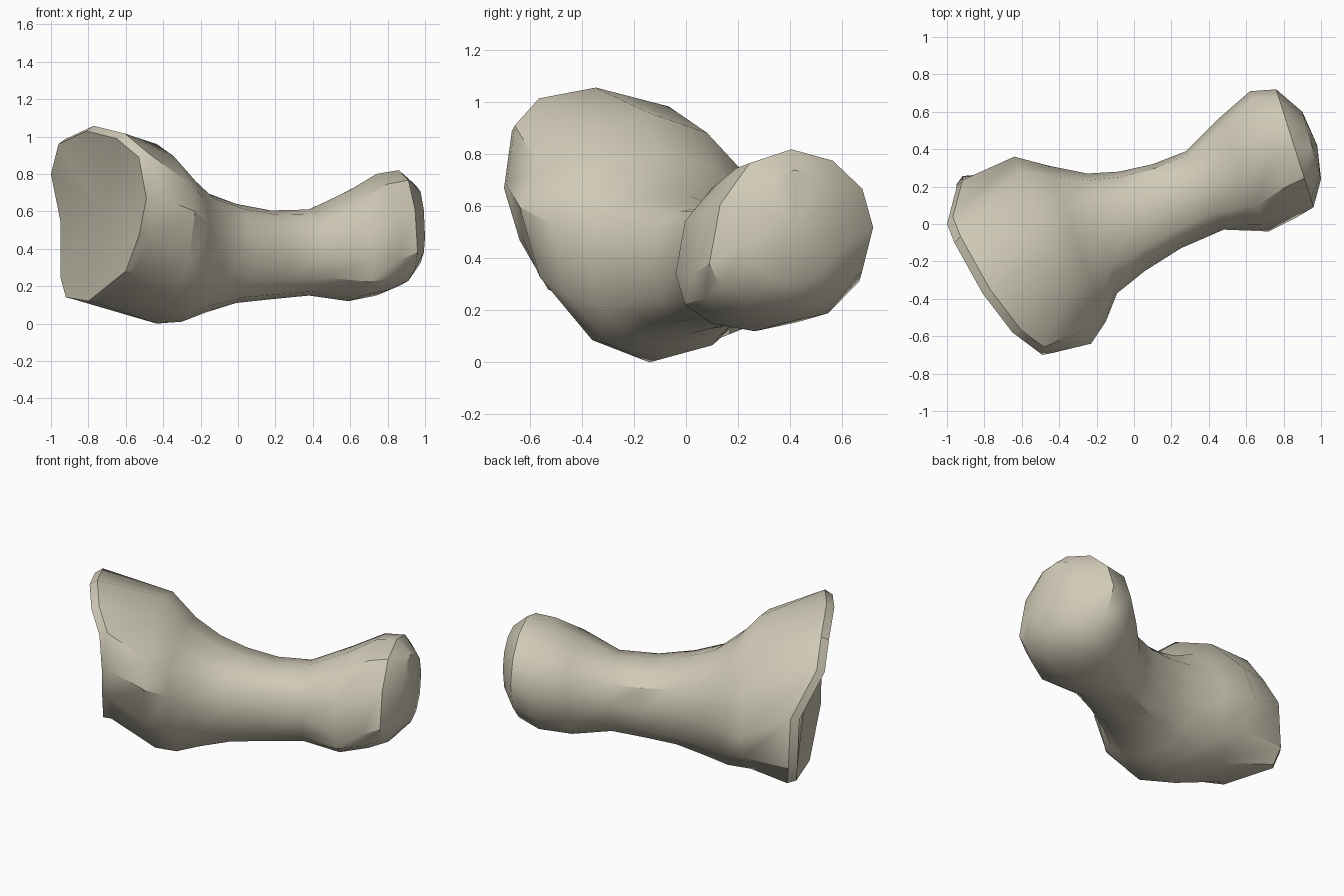
import bpy, bmesh, math
from mathutils import Vector

if "Cube" in bpy.data.objects:
    bpy.data.objects.remove(bpy.data.objects["Cube"], do_unlink=True)

SIDES = 12

# Outline of the joint face at the broad end, from its front corner upward
FACE = [(-.49, -.70, .67), (-.53, -.67, .89), (-.65, -.58, .99), (-.81, -.37, 1.03),
        (-.96, -.10, .96), (-1, .00, .80), (-.95, .19, .55), (-.95, .21, .25),
        (-.92, .18, .14), (-.80, -.13, .12), (-.60, -.53, .28), (-.53, -.64, .47)]
FACE_NORMAL = Vector((.81, .55, .2))

# Cross-sections along the shaft:
# front xy, back xy, bottom z, front z, back z, top z, corner roundness
SECTIONS = [
    ((-.23, -.64), (-.64, .36), .00, .60, .42, .96, 1.18),
    ((-.15, -.52), (-.45, .31), .01, .53, .40, .80, 1),
    ((-.09, -.37), (-.25, .27), .06, .42, .40, .70, .85),
    ((.06, -.25), (-.08, .28), .11, .39, .39, .64, .78),
    ((.25, -.13), (.10, .32), .13, .38, .38, .605, .78),
    ((.48, -.03), (.28, .39), .15, .37, .39, .61, .82),
    ((.72, -.04), (.46, .57), .12, .34, .44, .71, .88),
    ((.86, .03), (.62, .71), .15, .34, .50, .80, .94),
    ((.96, .09), (.76, .72), .20, .38, .52, .82, .98),
    ((1, .24), (.90, .60), .30, .46, .54, .74, .95),
]


def mean(points):
    return sum(points, Vector()) / len(points)


def section_ring(front, back, low, front_z, back_z, high, power):
    """Rounded ring standing on the line from front to back."""
    front, back = Vector((*front, front_z)), Vector((*back, back_z))
    centre, half = (front + back) / 2, (front - back) / 2
    ring = []
    for i in range(SIDES):
        a = math.tau * i / SIDES
        c, s = math.cos(a), math.sin(a)
        c = math.copysign(abs(c) ** power, c)
        s = math.copysign(abs(s) ** power, s)
        p = centre + half * c
        p.z += s * (high - p.z if s > 0 else p.z - low)
        ring.append(p)
    return ring


# Joint face, its narrow rim, then the shaft sections
face = [Vector(p) for p in FACE]
middle = mean(face)
rim = [middle + (p - middle) * 1.04 + FACE_NORMAL * .05 for p in face]
rings = [face, rim] + [section_ring(*s) for s in SECTIONS]

# Loft the rings and close both ends with fans
bm = bmesh.new()
loops = [[bm.verts.new(p) for p in ring] for ring in rings]
for a, b in zip(loops, loops[1:]):
    for i in range(SIDES):
        j = (i + 1) % SIDES
        bm.faces.new((a[i], a[j], b[j], b[i]))
socket = bm.verts.new(middle + FACE_NORMAL * .06)
tip = bm.verts.new(mean(rings[-1]) + Vector((.03, 0, 0)))
for loop, hub in ((loops[0], socket), (loops[-1], tip)):
    for i in range(SIDES):
        bm.faces.new((loop[i], loop[(i + 1) % SIDES], hub))
bmesh.ops.recalc_face_normals(bm, faces=bm.faces)

mesh = bpy.data.meshes.new("bone")
bm.to_mesh(mesh)
bm.free()
bone = bpy.data.objects.new("bone", mesh)
bpy.context.collection.objects.link(bone)

# Single pale bone colour
colour = (.63, .59, .47, 1)
mat = bpy.data.materials.new("pale_bone")
mat.use_nodes = True
mat.diffuse_color = colour
mat.node_tree.nodes["Principled BSDF"].inputs["Base Color"].default_value = colour
mesh.materials.append(mat)

bpy.ops.object.select_all(action='DESELECT')
bone.select_set(True)
bpy.context.view_layer.objects.active = bone
bpy.ops.object.shade_smooth_by_angle(angle=math.radians(35))
